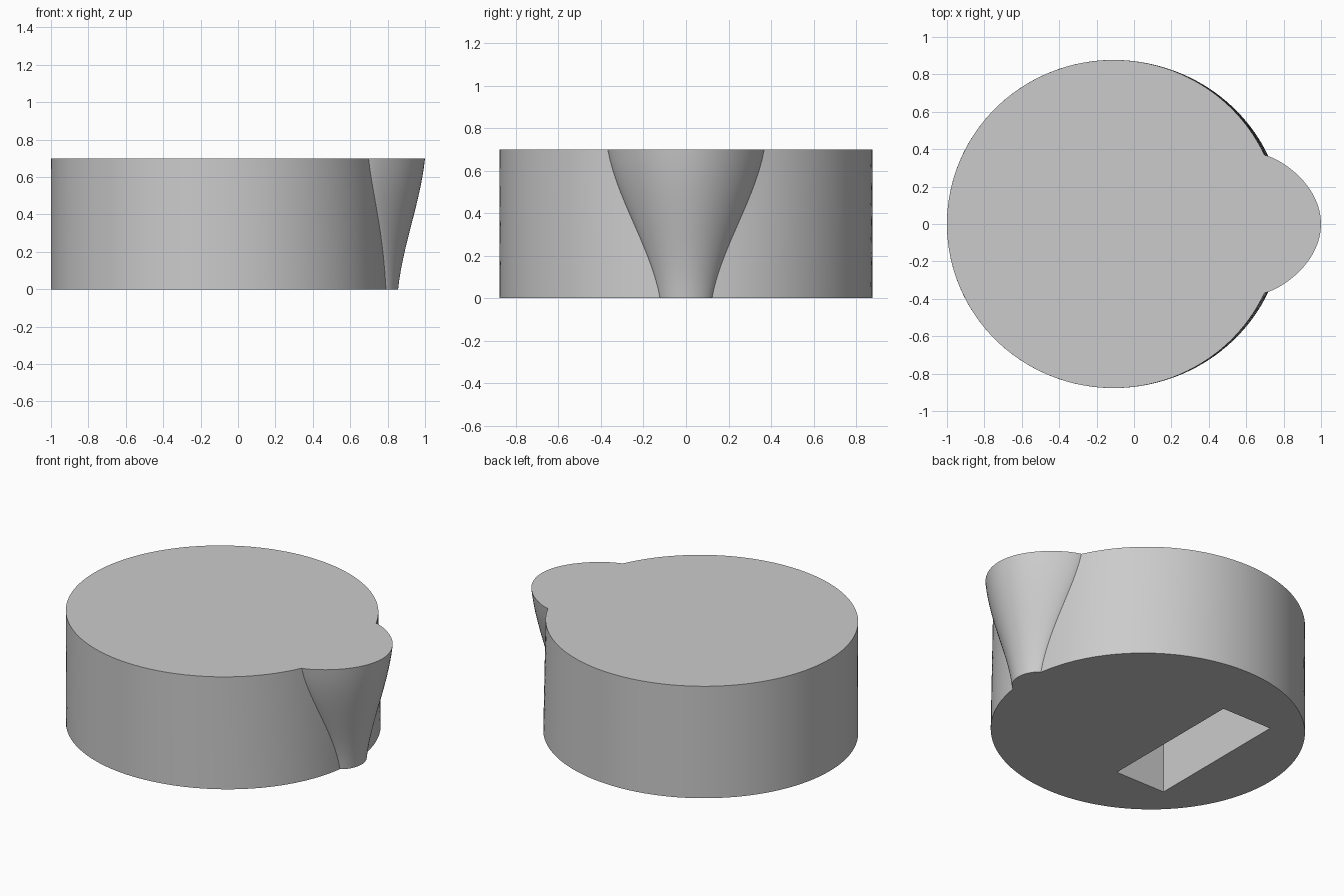
import bpy, bmesh, math

cube = bpy.data.objects.get("Cube")
if cube:
    bpy.data.objects.remove(cube, do_unlink=True)

HEIGHT, CENTRE, RADIUS_Y, RADIUS_X = 0.70, -0.11, 0.877, 0.89
BODY_STEPS, SPOUT_STEPS, RINGS = 112, 32, 14

grey = bpy.data.materials.new("plain grey")
grey.use_nodes = True
grey.diffuse_color = (0.6, 0.6, 0.6, 1)
grey.node_tree.nodes["Principled BSDF"].inputs["Base Color"].default_value = (0.6, 0.6, 0.6, 1)


def outline(s):
    """Round body joined to a spout that flares from base (s=0) to rim (s=1)."""
    flare = 0.5 * s + 0.5 * s * s * (3 - 2 * s)
    half_width = 0.122 + 0.246 * flare
    tip = 0.856 + 0.144 * flare
    right_radius = RADIUS_X + 0.02 * (1 - s)
    join = math.asin(half_width / RADIUS_Y)
    join_x = CENTRE + right_radius * math.cos(join)
    points = []
    for i in range(BODY_STEPS + 1):
        a = join + (2 * math.pi - 2 * join) * i / BODY_STEPS
        rx = right_radius if math.cos(a) > 0 else RADIUS_X
        points.append((CENTRE + rx * math.cos(a), RADIUS_Y * math.sin(a)))
    for i in range(1, SPOUT_STEPS):
        t = math.pi * (i / SPOUT_STEPS - 0.5)
        points.append((join_x + (tip - join_x) * math.cos(t) ** 1.5, half_width * math.sin(t)))
    return points


# Body with flared spout, lofted from the base up
bm = bmesh.new()
rings = []
for r in range(RINGS + 1):
    s = r / RINGS
    rings.append([bm.verts.new((x, y, s * HEIGHT)) for x, y in outline(s)])
count = len(rings[0])
for low, high in zip(rings, rings[1:]):
    for i in range(count):
        j = (i + 1) % count
        bm.faces.new((low[i], low[j], high[j], high[i]))
bm.faces.new(rings[-1])
bm.faces.new(rings[0][::-1])
# Keep the two seams between body and spout crisp
for low, high in zip(rings, rings[1:]):
    for i in (0, BODY_STEPS):
        bm.edges.get((low[i], high[i])).smooth = False
bmesh.ops.recalc_face_normals(bm, faces=bm.faces)
mesh = bpy.data.meshes.new("body_with_spout")
bm.to_mesh(mesh)
bm.free()
body = bpy.data.objects.new("body_with_spout", mesh)
bpy.context.collection.objects.link(body)
mesh.materials.append(grey)

# Rectangular slot in the underside
bpy.ops.mesh.primitive_cube_add(size=1, location=(-0.44, 0, 0.2))
cutter = bpy.context.object
cutter.name = "slot_cutter"
cutter.scale = (0.345, 0.94, 0.6)
cutter.hide_render = True
cutter.data.materials.append(grey)
cut = body.modifiers.new("slot", 'BOOLEAN')
cut.operation = 'DIFFERENCE'
cut.solver = 'EXACT'
cut.object = cutter

bpy.ops.object.select_all(action='DESELECT')
body.select_set(True)
bpy.context.view_layer.objects.active = body
bpy.ops.object.modifier_apply(modifier=cut.name)
bpy.data.objects.remove(cutter, do_unlink=True)
bpy.ops.object.shade_smooth_by_angle(angle=math.radians(30))
